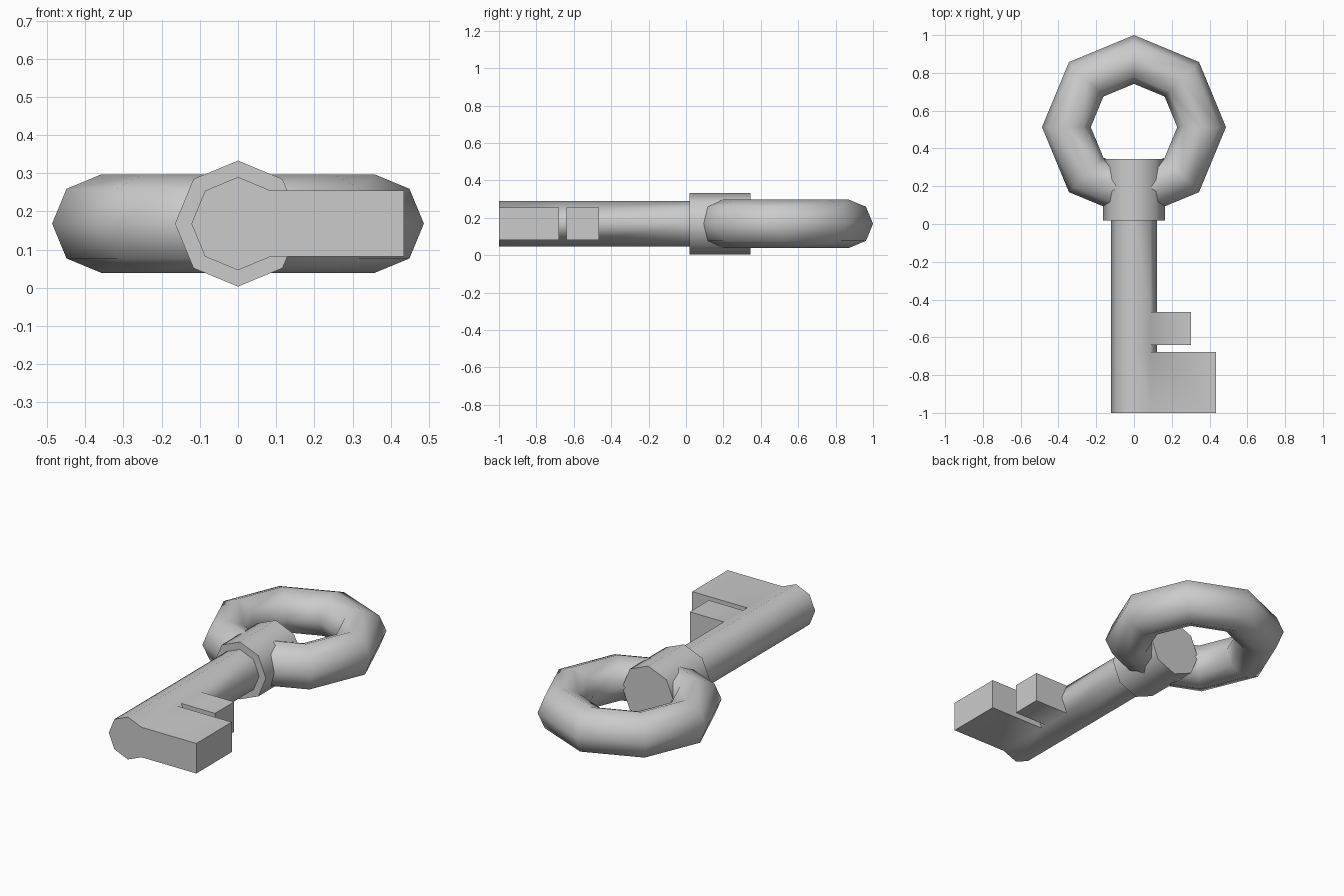
import bpy
import bmesh
from math import pi, radians, cos, sin

cube = bpy.data.objects.get("Cube")
if cube:
    bpy.data.objects.remove(cube, do_unlink=True)

MID = 0.168   # height of the key's axis
SIDES = 8

steel = bpy.data.materials.new("grey steel")
steel.use_nodes = True
steel.diffuse_color = (0.6, 0.6, 0.6, 1)
steel.node_tree.nodes["Principled BSDF"].inputs["Base Color"].default_value = (0.6, 0.6, 0.6, 1)


def finish(obj):
    """Give the part its material and smooth its round faces."""
    obj.data.materials.clear()
    obj.data.materials.append(steel)
    bpy.ops.object.select_all(action="DESELECT")
    obj.select_set(True)
    bpy.context.view_layer.objects.active = obj
    bpy.ops.object.shade_smooth_by_angle(angle=radians(60))


def rod(name, radius, cuts, bits=()):
    """Eight-sided rod along y; each bit is (section, reach in x) pulled from its left side."""
    bm = bmesh.new()
    rings = [[bm.verts.new((radius * cos(2 * pi * i / SIDES), y,
                            MID + radius * sin(2 * pi * i / SIDES)))
              for i in range(SIDES)] for y in cuts]
    walls = {}
    for s, (a, b) in enumerate(zip(rings, rings[1:])):
        for i in range(SIDES):
            j = (i + 1) % SIDES
            walls[s, i] = bm.faces.new((a[i], b[i], b[j], a[j]))
    bm.faces.new(rings[0])
    bm.faces.new(rings[-1][::-1])
    bmesh.ops.recalc_face_normals(bm, faces=bm.faces[:])
    for section, reach in bits:
        side = [walls[section, 0], walls[section, SIDES - 1]]
        out = bmesh.ops.extrude_face_region(bm, geom=side)
        for v in out["geom"]:
            if isinstance(v, bmesh.types.BMVert):
                v.co.x = reach
        bmesh.ops.delete(bm, geom=[f for f in side if f.is_valid], context="FACES")
    bmesh.ops.recalc_face_normals(bm, faces=bm.faces[:])
    mesh = bpy.data.meshes.new(name)
    bm.to_mesh(mesh)
    bm.free()
    obj = bpy.data.objects.new(name, mesh)
    bpy.context.collection.objects.link(obj)
    finish(obj)


# Shaft with its two bits, and the thicker collar
rod("shaft_with_bits", 0.122, (-1, -0.678, -0.64, -0.466, 0.03), ((0, 0.435), (2, 0.302)))
rod("collar", 0.165, (0.018, 0.344))

# Ring handle
bpy.ops.mesh.primitive_torus_add(major_segments=SIDES, minor_segments=SIDES,
                                 major_radius=0.358, minor_radius=0.129,
                                 location=(0, 0.513, MID))
ring = bpy.context.object
ring.name = "ring_handle"
finish(ring)
